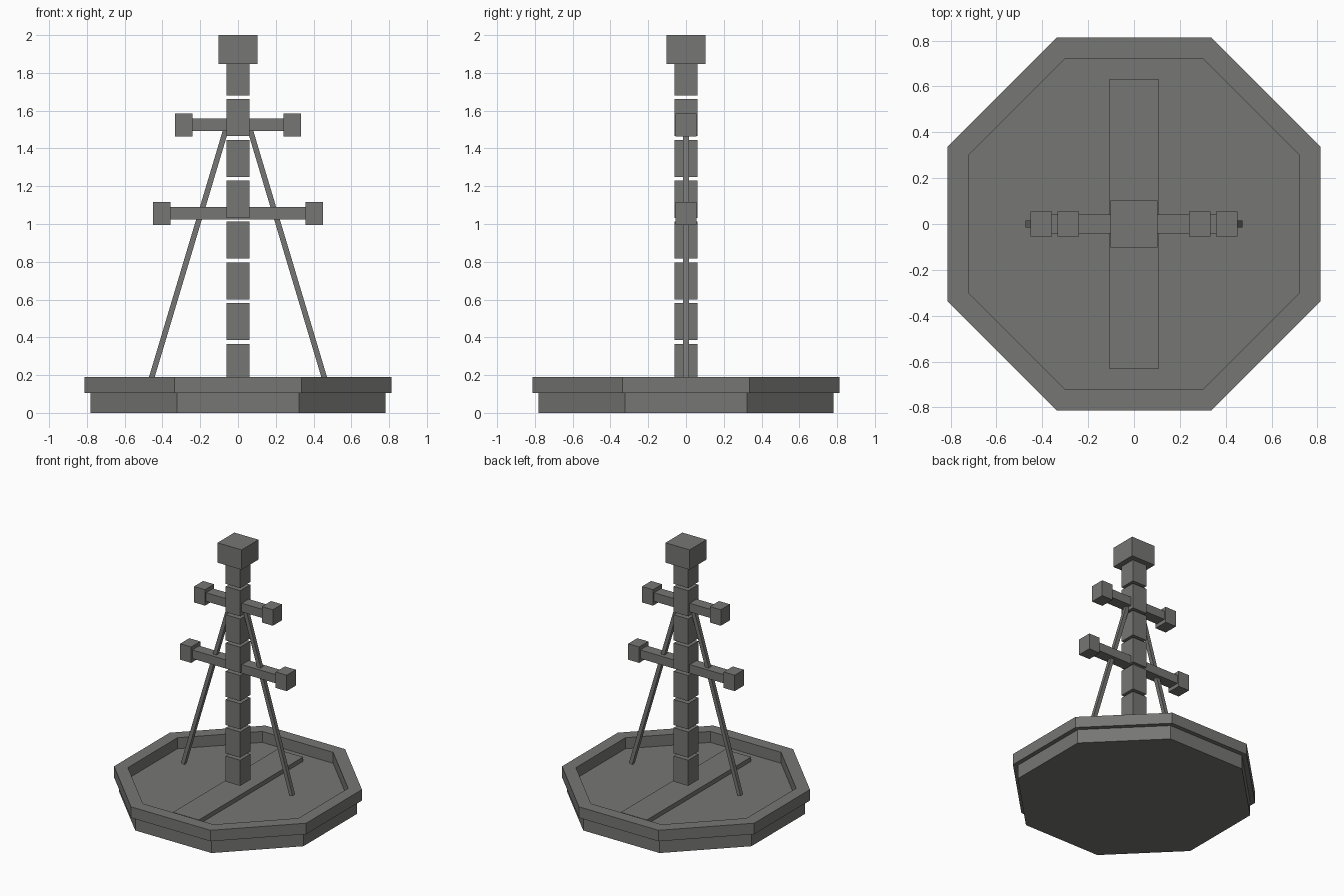
import bpy, bmesh, math
from mathutils import Vector

if "Cube" in bpy.data.objects:
    bpy.data.objects.remove(bpy.data.objects["Cube"])

grey = bpy.data.materials.new("stone_grey")
grey.diffuse_color = (0.18, 0.185, 0.175, 1)
grey.use_nodes = True
grey.node_tree.nodes["Principled BSDF"].inputs["Base Color"].default_value = grey.diffuse_color


def finish(name, bm):
    bmesh.ops.recalc_face_normals(bm, faces=bm.faces[:])
    me = bpy.data.meshes.new(name)
    bm.to_mesh(me)
    bm.free()
    me.materials.append(grey)
    ob = bpy.data.objects.new(name, me)
    bpy.context.collection.objects.link(ob)
    return ob


def box(name, centre, size):
    bm = bmesh.new()
    bmesh.ops.create_cube(bm, size=1)
    bmesh.ops.scale(bm, vec=size, verts=bm.verts)
    bmesh.ops.translate(bm, vec=centre, verts=bm.verts)
    return finish(name, bm)


def octagon(bm, apothem, z):
    r = apothem / math.cos(math.pi / 8)
    angles = [math.pi / 8 + i * math.pi / 4 for i in range(8)]
    return [bm.verts.new((r * math.cos(a), r * math.sin(a), z)) for a in angles]


def bridge(bm, a, b):
    for i in range(8):
        j = (i + 1) % 8
        bm.faces.new((a[i], a[j], b[j], b[i]))


# Solid octagonal slab whose top is the basin floor
bm = bmesh.new()
low, high = octagon(bm, 0.78, 0), octagon(bm, 0.78, 0.106)
bridge(bm, low, high)
bm.faces.new(low)
bm.faces.new(high)
finish("base_slab", bm)

# Overhanging octagonal rim
bm = bmesh.new()
rings = [octagon(bm, a, z) for a, z in
         ((0.813, 0.106), (0.813, 0.19), (0.722, 0.19), (0.722, 0.106))]
for i in range(4):
    bridge(bm, rings[i], rings[(i + 1) % 4])
finish("basin_rim", bm)

# Raised strip across the floor
box("floor_strip", (0, 0, 0.122), (0.22, 1.26, 0.034))

# Mast of stacked blocks with open gaps, topped by a cap
for i in range(8):
    box(f"mast_block_{i + 1}", (0, 0, 0.267 + i * 0.216), (0.122, 0.122, 0.196))
box("mast_cap", (0, 0, 1.924), (0.204, 0.204, 0.152))

# Cross arms with end blocks
for level, z, x in (("lower", 1.056, 0.404), ("upper", 1.525, 0.287)):
    box(f"{level}_arm", (0, 0, z), (2 * x, 0.084, 0.066))
    for side, s in (("left", -1), ("right", 1)):
        box(f"{level}_arm_{side}_block", (s * x, 0, z), (0.093, 0.11, 0.122))

# Slanted struts
for side, s in (("left", -1), ("right", 1)):
    top, foot = Vector((s * 0.064, 0, 1.5)), Vector((s * 0.459, 0, 0.18))
    strut = box(f"{side}_strut", (0, 0, 0), (0.029, 0.03, (top - foot).length))
    strut.location = (top + foot) / 2
    strut.rotation_euler = (0, math.atan2(top.x - foot.x, top.z - foot.z), 0)
